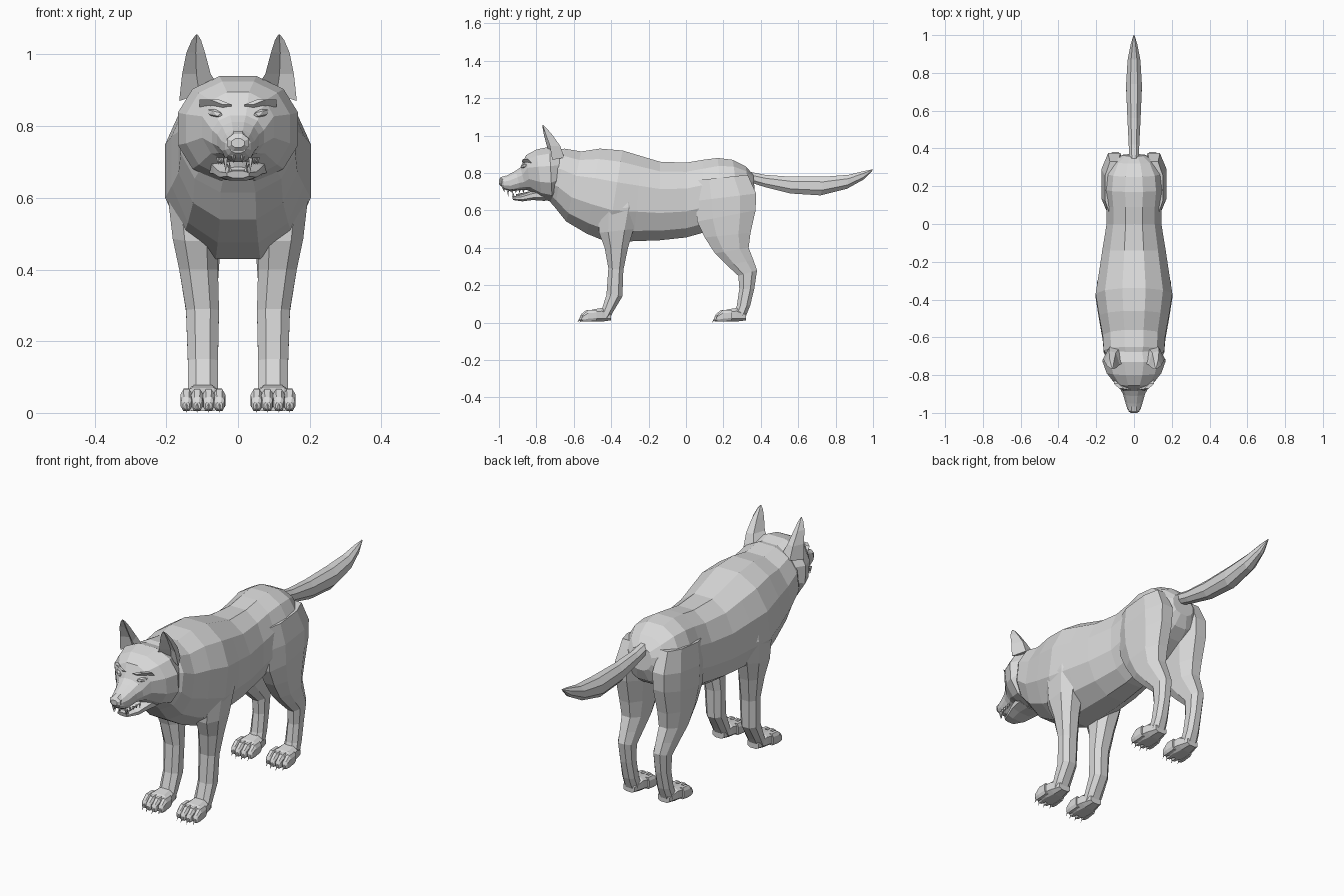
import bpy, bmesh, math
from mathutils import Vector

fur = bpy.data.materials.new("grey_fur")
fur.diffuse_color = (0.7, 0.7, 0.7, 1)


def finish(name, bm):
    bmesh.ops.recalc_face_normals(bm, faces=bm.faces)
    me = bpy.data.meshes.new(name)
    bm.to_mesh(me)
    bm.free()
    me.materials.append(fur)
    ob = bpy.data.objects.new(name, me)
    bpy.context.collection.objects.link(ob)
    return ob


def loft(name, rings):
    """Skin a list of equal-length point rings and cap both ends."""
    bm = bmesh.new()
    vs = [[bm.verts.new(p) for p in r] for r in rings]
    n = len(vs[0])
    for a, b in zip(vs, vs[1:]):
        for i in range(n):
            j = (i + 1) % n
            bm.faces.new((a[i], a[j], b[j], b[i]))
    bm.faces.new(vs[0])
    bm.faces.new(vs[-1])
    return finish(name, bm)


def ring(ya, za, yb, zb, w, cx=0.0, n=12, p=0.9):
    """Rounded section spanning points a-b in the side plane, half width w."""
    k = math.cos(math.pi / n)
    pts = []
    for i in range(n):
        a = 2 * math.pi * (i + 0.5) / n
        s, c = math.sin(a) / k, math.cos(a) / k
        s = math.copysign(abs(s) ** p, s)
        c = math.copysign(abs(c) ** p, c)
        pts.append((cx + w * s, (ya + yb) / 2 + c * (ya - yb) / 2,
                    (za + zb) / 2 + c * (za - zb) / 2))
    return pts


def spike(name, base, tip, r):
    """Small four-sided cone for claws and teeth."""
    base, tip = Vector(base), Vector(tip)
    q = (tip - base).to_track_quat('Z', 'Y')
    bm = bmesh.new()
    vs = [bm.verts.new(base + q @ Vector((r * math.cos(a), r * math.sin(a), 0)))
          for a in (0, math.pi / 2, math.pi, 1.5 * math.pi)]
    t = bm.verts.new(tip)
    for i in range(4):
        bm.faces.new((vs[i], vs[(i + 1) % 4], t))
    bm.faces.new(vs)
    return finish(name, bm)


# Torso and neck: top point, bottom point, half width
loft("torso", [ring(*r) for r in [
    (-0.70, 0.92, -0.74, 0.66, 0.13),
    (-0.65, 0.93, -0.70, 0.615, 0.16),
    (-0.56, 0.915, -0.64, 0.54, 0.166),
    (-0.46, 0.93, -0.53, 0.475, 0.185),
    (-0.34, 0.92, -0.42, 0.43, 0.203),
    (-0.24, 0.89, -0.28, 0.435, 0.185),
    (-0.14, 0.86, -0.14, 0.44, 0.168),
    (0.00, 0.855, 0.00, 0.455, 0.145),
    (0.09, 0.87, 0.09, 0.48, 0.145),
    (0.17, 0.88, 0.20, 0.53, 0.155),
    (0.25, 0.87, 0.29, 0.58, 0.145),
    (0.32, 0.835, 0.345, 0.62, 0.11),
    (0.36, 0.79, 0.37, 0.68, 0.06)]])

# Tail
loft("tail", [ring(*r, n=8) for r in [
    (0.32, 0.81, 0.34, 0.75, 0.025),
    (0.42, 0.79, 0.42, 0.725, 0.028),
    (0.56, 0.78, 0.56, 0.69, 0.035),
    (0.74, 0.78, 0.72, 0.68, 0.042),
    (0.87, 0.79, 0.86, 0.715, 0.034),
    (0.95, 0.81, 0.95, 0.765, 0.018),
    (1.0, 0.82, 0.998, 0.814, 0.003)]])

# Skull and muzzle
loft("head", [ring(*r) for r in [
    (-0.66, 0.92, -0.67, 0.69, 0.135),
    (-0.73, 0.94, -0.715, 0.645, 0.168),
    (-0.80, 0.925, -0.77, 0.66, 0.145),
    (-0.855, 0.895, -0.83, 0.70, 0.10),
    (-0.885, 0.83, -0.855, 0.71, 0.072),
    (-0.91, 0.812, -0.885, 0.71, 0.058),
    (-0.95, 0.79, -0.935, 0.70, 0.046),
    (-0.982, 0.775, -0.97, 0.712, 0.036),
    (-0.993, 0.762, -0.985, 0.725, 0.024)]])
loft("lower_jaw", [ring(*r, n=8) for r in [
    (-0.77, 0.72, -0.75, 0.65, 0.08),
    (-0.83, 0.70, -0.82, 0.655, 0.068),
    (-0.88, 0.682, -0.875, 0.648, 0.052),
    (-0.93, 0.675, -0.925, 0.655, 0.03)]])
loft("nose", [ring(*r, n=8) for r in [
    (-0.965, 0.786, -0.97, 0.735, 0.026),
    (-0.99, 0.778, -0.99, 0.73, 0.03),
    (-1.0, 0.765, -1.0, 0.74, 0.018)]])
loft("tongue", [ring(*r, n=8) for r in [
    (-0.82, 0.705, -0.82, 0.69, 0.035),
    (-0.91, 0.686, -0.91, 0.675, 0.022)]])

FRONT_LEG = [
    (-0.43, 0.74, -0.27, 0.74, 0.055, 0.125),
    (-0.47, 0.60, -0.25, 0.62, 0.066, 0.13),
    (-0.465, 0.48, -0.28, 0.50, 0.064, 0.118),
    (-0.435, 0.40, -0.31, 0.40, 0.054, 0.11),
    (-0.415, 0.29, -0.335, 0.28, 0.046, 0.099),
    (-0.425, 0.15, -0.34, 0.14, 0.042, 0.098),
    (-0.45, 0.07, -0.385, 0.065, 0.042, 0.098),
    (-0.47, 0.03, -0.41, 0.02, 0.04, 0.098)]
HIND_LEG = [
    (0.05, 0.76, 0.33, 0.79, 0.048, 0.105),
    (0.05, 0.65, 0.375, 0.69, 0.068, 0.105),
    (0.06, 0.54, 0.372, 0.60, 0.066, 0.106),
    (0.10, 0.455, 0.345, 0.48, 0.058, 0.107),
    (0.155, 0.37, 0.335, 0.40, 0.05, 0.105),
    (0.22, 0.305, 0.36, 0.335, 0.042, 0.102),
    (0.28, 0.25, 0.38, 0.28, 0.037, 0.10),
    (0.285, 0.18, 0.365, 0.18, 0.033, 0.098),
    (0.272, 0.09, 0.343, 0.09, 0.035, 0.098),
    (0.25, 0.03, 0.315, 0.02, 0.038, 0.098)]


def paw(name, s, heel):
    cx = 0.098 * s
    loft(name, [ring(heel + d, t, heel + d, b, w, cx, 8, 0.7) for d, t, b, w in [
        (0.0, 0.05, 0.012, 0.032), (-0.05, 0.078, 0.005, 0.046),
        (-0.10, 0.07, 0.005, 0.057), (-0.135, 0.05, 0.005, 0.055)]])
    for i, off in enumerate((-0.046, -0.016, 0.016, 0.046)):
        x = cx + off
        y = heel - (0.0 if i in (1, 2) else -0.012)
        loft(name + "_toe", [ring(y + d, t, y + d, b, w, x, 8, 0.8) for d, t, b, w in [
            (-0.09, 0.068, 0.01, 0.014), (-0.135, 0.066, 0.005, 0.017),
            (-0.16, 0.045, 0.005, 0.014), (-0.168, 0.03, 0.01, 0.009)]])
        spike(name + "_claw", (x, y - 0.16, 0.028), (x, y - 0.181, 0.0), 0.007)


for s, side in ((1, "left"), (-1, "right")):
    # Legs and paws
    for kind, rows, heel in (("front", FRONT_LEG, -0.40), ("hind", HIND_LEG, 0.32)):
        loft(f"{side}_{kind}_leg",
             [ring(*r[:5], cx=s * r[5], n=8, p=0.85) for r in rows])
        paw(f"{side}_{kind}_paw", s, heel)

    # Ear with a hollow front
    loft(side + "_ear", [[(s * (x + rx * u), y + ry * v, z + dz * u) for u, v in
                          ((1, -0.3), (0.4, 1), (-0.5, 0.8), (-1, -0.7), (0, 0.15))]
                         for x, y, z, rx, ry, dz in [
        (0.108, -0.70, 0.89, 0.056, 0.05, -0.02),
        (0.116, -0.715, 0.945, 0.040, 0.042, 0),
        (0.118, -0.742, 1.005, 0.026, 0.026, 0),
        (0.116, -0.758, 1.04, 0.013, 0.012, 0),
        (0.115, -0.766, 1.056, 0.002, 0.002, 0)]])

    # Eye
    bm = bmesh.new()
    bmesh.ops.create_icosphere(bm, subdivisions=1, radius=1)
    for v in bm.verts:
        c = v.co
        v.co = (s * (0.064 + 0.024 * c.x), -0.864 + 0.016 * c.y + 0.012 * c.x,
                0.835 + 0.013 * c.z + 0.005 * c.x)
    finish(side + "_eye", bm)

    # Brow ridge above the eye
    loft(side + "_brow", [ring(y, z + 0.012, y + 0.02, z - 0.008, 0.012, s * x, 4, 1)
                          for x, y, z in ((0.03, -0.878, 0.848), (0.065, -0.872, 0.862),
                                          (0.095, -0.845, 0.862))])

    # Fangs and smaller teeth
    spike(side + "_upper_fang", (s * 0.036, -0.953, 0.712), (s * 0.034, -0.95, 0.672), 0.008)
    spike(side + "_lower_fang", (s * 0.022, -0.92, 0.67), (s * 0.024, -0.928, 0.702), 0.006)
    for i in range(4):
        spike(side + "_tooth", (s * (0.042 + 0.004 * i), -0.93 + 0.02 * i, 0.712),
              (s * (0.042 + 0.004 * i), -0.93 + 0.02 * i, 0.692), 0.007)
    spike(side + "_incisor", (s * 0.012, -0.975, 0.72), (s * 0.012, -0.972, 0.697), 0.007)
